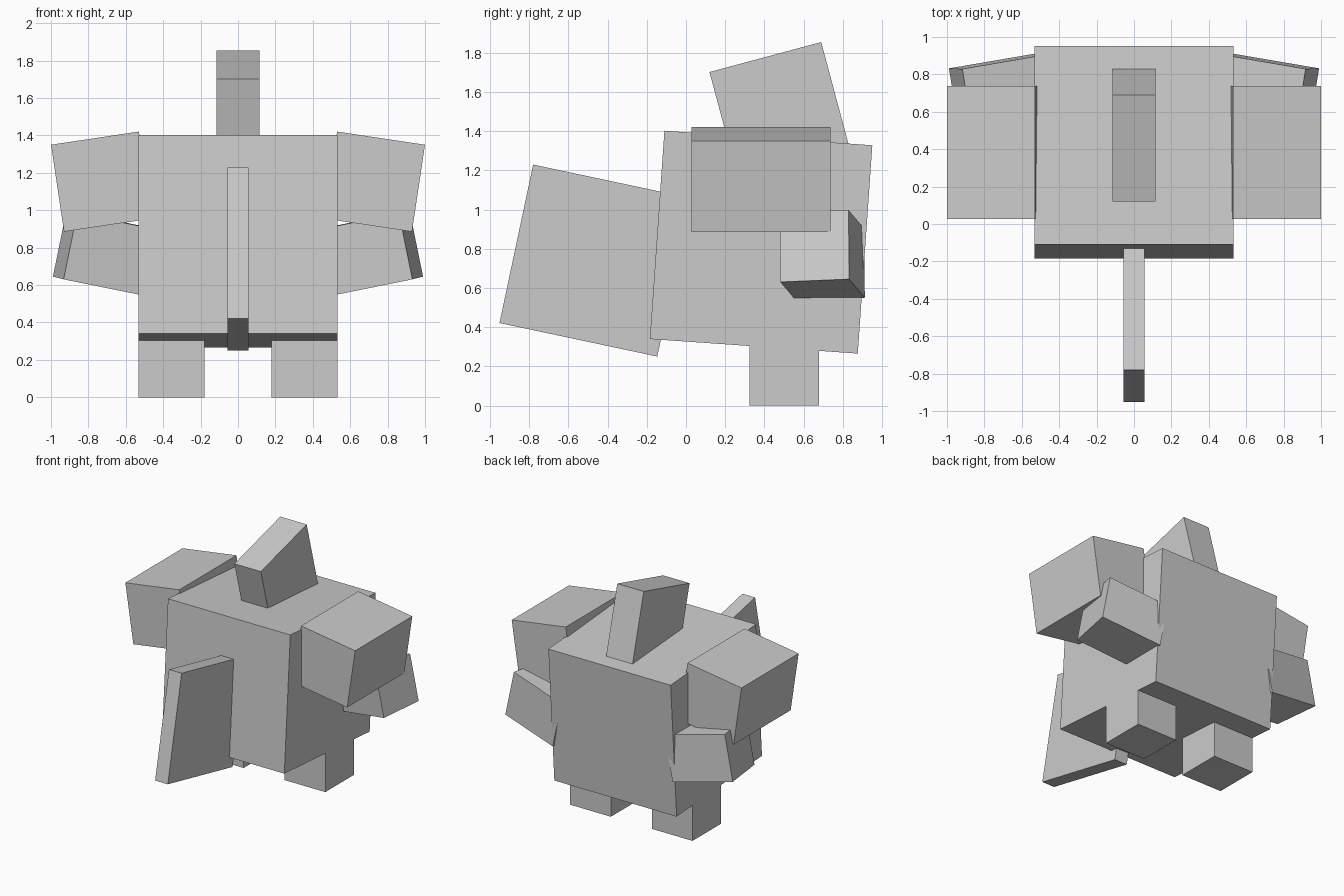
import bpy
from math import radians

if "Cube" in bpy.data.objects:
    bpy.data.objects.remove(bpy.data.objects["Cube"])


def box(name, center, size, rot=(0, 0, 0)):
    bpy.ops.mesh.primitive_cube_add(size=1, location=center,
                                    rotation=[radians(a) for a in rot])
    ob = bpy.context.object
    ob.name = name
    ob.scale = size
    bpy.ops.object.transform_apply(location=False, rotation=False, scale=True)
    return ob


def pair(name, center, size, rot=(0, 0, 0)):
    # right part and its mirror image across x = 0
    x, y, z = center
    rx, ry, rz = rot
    box(name + "_right", (x, y, z), size, (rx, ry, rz))
    box(name + "_left", (-x, y, z), size, (rx, -ry, -rz))


# Slightly tilted cube torso
box("body", (0, 0.383, 0.834), (1.064, 1.063, 1.065), (-4, 0, 0))

# Thin plate at the front
box("front_plate", (0, -0.463, 0.74), (0.11, 0.823, 0.826), (-12, 0, 0))

# Tilted block on top
box("top_block", (0, 0.481, 1.493), (0.23, 0.59, 0.59), (15, 0, 0))

# Upper and lower side blocks
pair("upper_arm", (0.73, 0.383, 1.153), (0.475, 0.71, 0.47), (0, 8.5, 0))
pair("lower_arm", (0.691, 0.695, 0.767), (0.484, 0.356, 0.36), (2.4, -11.3, -9.7))

# Feet
pair("foot", (0.355, 0.502, 0.177), (0.354, 0.354, 0.354))
